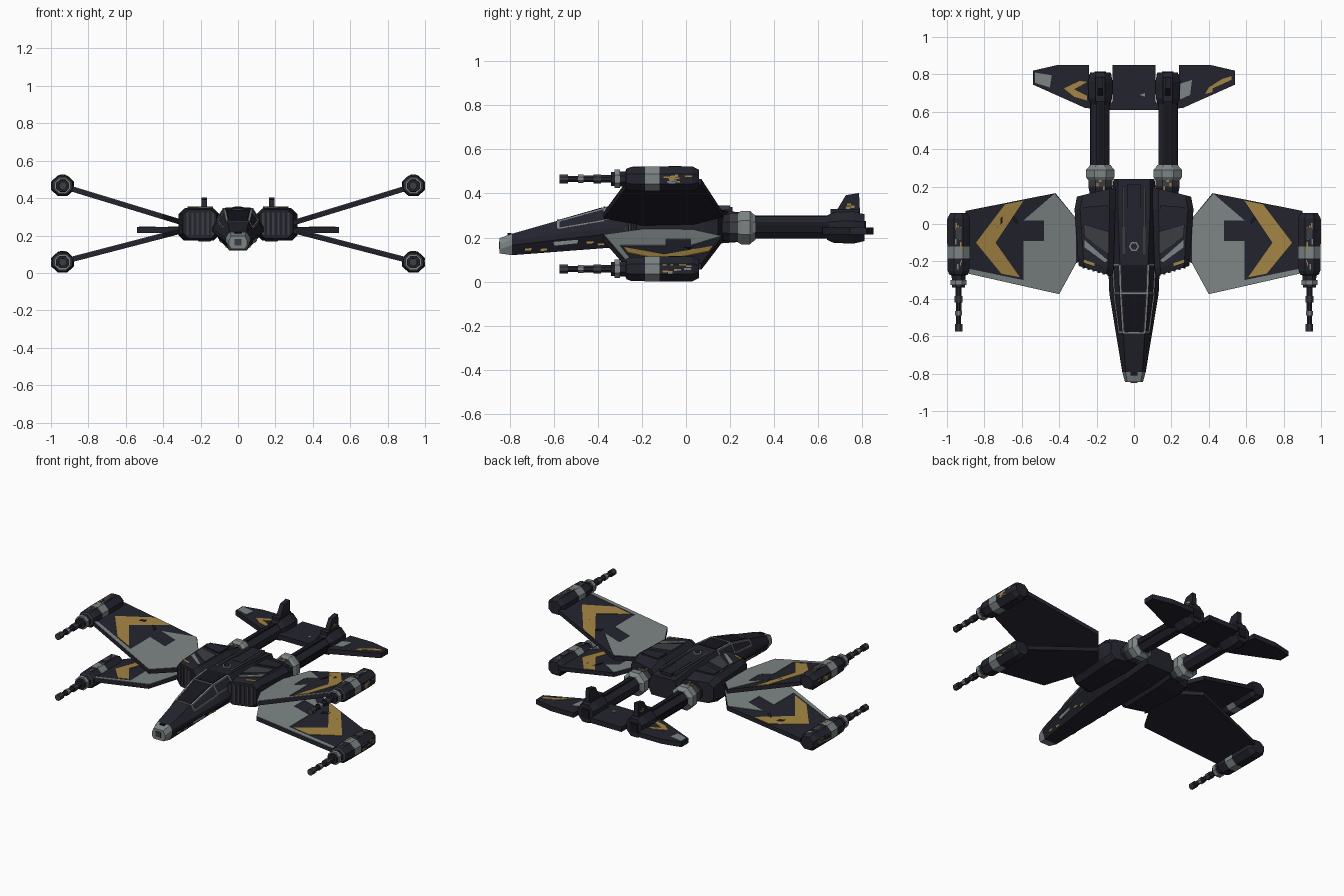
import bpy, bmesh, math, random
from mathutils import Vector

if "Cube" in bpy.data.objects:
    bpy.data.objects.remove(bpy.data.objects["Cube"])

random.seed(4)


def material(name, rgb):
    m = bpy.data.materials.new(name)
    m.diffuse_color = (*rgb, 1)
    m.use_nodes = True
    m.node_tree.nodes["Principled BSDF"].inputs["Base Color"].default_value = m.diffuse_color
    return m


MATS = [material("dark navy", (0.017, 0.017, 0.027)), material("cool grey", (0.205, 0.235, 0.235)),
        material("dull gold", (0.37, 0.235, 0.055)), material("near black", (0.008, 0.008, 0.013)),
        material("charcoal", (0.045, 0.047, 0.055))]
NAVY, GREY, GOLD, BLACK, COAL = range(5)


def finish(name, bm, mirror=True):
    bmesh.ops.recalc_face_normals(bm, faces=bm.faces)
    me = bpy.data.meshes.new(name)
    bm.to_mesh(me)
    bm.free()
    for m in MATS:
        me.materials.append(m)
    ob = bpy.data.objects.new(name, me)
    bpy.context.collection.objects.link(ob)
    if mirror:
        mod = ob.modifiers.new("mirror", 'MIRROR')
        mod.use_mirror_merge = False
    return ob


def loft(name, rings, mats, mirror=True):
    """Skin closed rings; mats gives one colour per band."""
    bm = bmesh.new()
    vs = [[bm.verts.new(p) for p in r] for r in rings]
    n = len(rings[0])
    for k in range(len(vs) - 1):
        for i in range(n):
            j = (i + 1) % n
            f = bm.faces.new((vs[k][i], vs[k][j], vs[k + 1][j], vs[k + 1][i]))
            f.material_index = mats[k] if isinstance(mats, list) else mats
    for r, m in ((vs[0], 0), (vs[-1], -1)):
        bm.faces.new(r).material_index = mats[m] if isinstance(mats, list) else mats
    return finish(name, bm, mirror)


def oct_ring(cx, cz, y, rx, rz):
    c = math.cos(math.pi / 8)
    return [(cx + rx / c * math.cos((i + .5) * math.pi / 4), y,
             cz + rz / c * math.sin((i + .5) * math.pi / 4)) for i in range(8)]


def tube(name, cx, cz, steps, mats, mirror=True, flat=1.0):
    """Octagonal turned part along y from (y, radius) steps."""
    return loft(name, [oct_ring(cx, cz, y, r, r * flat) for y, r in steps], mats, mirror)


def plate(name, pts, z, thick, mat, mirror=True):
    """Flat outline laid on a height function z(x, y)."""
    return loft(name, [[(x, y, z(x, y) + d) for x, y in pts] for d in (0, thick)], mat, mirror)


def boxes(name, items, mat, mirror=True):
    bm = bmesh.new()
    for c, s in items:
        for v in bmesh.ops.create_cube(bm, size=1)['verts']:
            v.co = Vector([c[i] + v.co[i] * s[i] for i in range(3)])
    for f in bm.faces:
        f.material_index = mat
    return finish(name, bm, mirror)


def bars(name, segs, w, h, mat):
    bm = bmesh.new()
    for p, q in segs:
        p, q = Vector(p), Vector(q)
        rot = (q - p).to_track_quat('Y', 'Z')
        for v in bmesh.ops.create_cube(bm, size=1)['verts']:
            v.co = (p + q) / 2 + rot @ Vector((v.co.x * w, v.co.y * (q - p).length, v.co.z * h))
    for f in bm.faces:
        f.material_index = mat
    return finish(name, bm)


# fuselage: y, top half width, top z, middle half width, middle z, bottom half width, bottom z
HULL = [(-.845, .036, .198, .048, .172, .036, .128), (-.79, .045, .217, .063, .19, .046, .12),
        (-.37, .07, .337, .132, .24, .075, .152), (-.22, .075, .347, .138, .25, .085, .16),
        (.05, .085, .335, .13, .25, .09, .165), (.24, .085, .315, .11, .25, .09, .18)]


def hull_at(y):
    for a, b in zip(HULL, HULL[1:]):
        if y <= b[0]:
            t = (y - a[0]) / (b[0] - a[0])
            return [a[i] + (b[i] - a[i]) * t for i in range(7)]
    return HULL[-1]


def hull_ring(s):
    y, tw, tz, mw, mz, bw, bz = s
    return [(tw, y, tz), (mw, y, mz), (mw, y, mz - .025), (bw, y, bz),
            (-bw, y, bz), (-mw, y, mz - .025), (-mw, y, mz), (-tw, y, tz)]


def hull_side(y, t, lower=False):
    _, tw, tz, mw, mz, bw, bz = hull_at(y)
    if lower:
        mz -= .025
        return (mw + (bw - mw) * t, y, mz + (bz - mz) * t)
    return (tw + (mw - tw) * t, y, tz + (mz - tz) * t)


loft("fuselage", [hull_ring(s) for s in HULL], [GREY, NAVY, NAVY, NAVY, NAVY], False)
boxes("nose_sensor", [((0, -.846, .165), (.04, .006, .035))], COAL, False)
boxes("nose_slot", [((0, -.80, .216), (.035, .018, .008))], BLACK, False)

# canopy glass and frame
top = lambda x, y: hull_at(y)[2]
for nm, a, b in (("windscreen", -.58, -.38), ("roof_glass", -.36, -.22)):
    wa, wb = hull_at(a)[1] - .008, hull_at(b)[1] - .008
    plate(nm, [(-wa, a), (wa, a), (wb, b), (-wb, b)], top, .003, BLACK, False)
frame = []
for a, b in ((-.58, -.37), (-.37, -.22)):
    frame.append((hull_side(a, .04), hull_side(b, .04)))
    frame.append((hull_side(a, .55), hull_side(b, .6)))
for y in (-.58, -.37, -.22):
    frame.append((hull_side(y, .04), hull_side(y, .6)))
for y in (-.58, -.37):
    frame.append(((0, y, top(0, y)), hull_side(y, .02)))
bars("canopy_frame", frame, .010, .008, GREY)
bars("hull_side_streak", [(hull_side(-.60, .3, True), hull_side(-.49, .3, True))], .008, .022, GREY)
bars("hull_gold_flecks", [(hull_side(y, t, True), hull_side(y + .03, t, True))
                          for y, t in ((-.73, .6), (-.66, .75), (-.45, .5), (-.40, .7))], .006, .012, GOLD)

# dorsal spine, side rails and round hatch
boxes("spine_rails", [((.055, .02, .336), (.014, .36, .02))], COAL)
boxes("spine_block", [((0, .10, .328), (.075, .22, .022))], NAVY, False)
for nm, r, h, m in (("hatch_ring", .03, .352, GREY), ("hatch_cap", .019, .356, NAVY)):
    loft(nm, [[(r * math.cos(i * math.pi / 3), -.12 + r * math.sin(i * math.pi / 3), z)
               for i in range(6)] for z in (.335, h)], m, False)

# engine blocks beside the fuselage


def block_ring(y, x0, x1, z0, z1, skew, c=.03):
    pts = [(x0, z0 + c), (x0 + c, z0), (x1 - c, z0), (x1, z0 + c),
           (x1, z1 - c), (x1 - c, z1), (x0 + c, z1), (x0, z1 - c)]
    return [(x, y + skew * (x - .21), z) for x, z in pts]


loft("engine_block", [block_ring(-.25, .115, .295, .185, .338, .3), block_ring(-.21, .11, .30, .172, .348, .3),
                      block_ring(.08, .10, .318, .172, .345, 0), block_ring(.17, .10, .305, .185, .32, -.25)], NAVY)
boxes("intake_slats", [((.135 + .027 * i, -.262 + .008 * i, .262), (.012, .03, .12)) for i in range(6)], COAL)
roof = lambda x, y: .346
plate("roof_panel_front", [(.135, -.16), (.265, -.07), (.27, .0), (.135, -.04)], roof, .009, COAL)
plate("roof_panel_rear", [(.14, .0), (.27, .03), (.27, .09), (.14, .10)], lambda x, y: .344, .009, NAVY)
plate("roof_streak", [(.14, -.195), (.155, -.205), (.265, -.125), (.265, -.085)], roof, .006, GREY)
plate("roof_gold_fleck", [(.21, -.225), (.27, -.205), (.27, -.19), (.21, -.21)], roof, .004, GOLD)

# wings: upper and lower pairs with painted plates on their top faces
OUTLINE = [(.27, -.19), (.31, -.21), (.40, -.375), (.90, -.262), (.90, .07), (.42, .165), (.31, .03), (.27, .03)]
PAINT = [("root_paint", GREY, [(.31, -.205), (.40, -.373), (.89, -.263), (.89, -.238), (.59, -.30), (.59, -.09),
                               (.48, -.09), (.48, .02), (.59, .02), (.425, .162), (.31, .028)]),
         ("chevron", GOLD, [(.59, .125), (.69, .105), (.845, -.10), (.71, -.265), (.61, -.285), (.74, -.10)]),
         ("vent_a", BLACK, [(.62, -.01), (.66, .03), (.66, .06), (.62, .02)]),
         ("vent_b", BLACK, [(.70, .01), (.73, -.02), (.73, .015), (.70, .045)])]
for level, z0, slope, podz in (("upper", .272, .305, .466), ("lower", .222, -.26, .0575)):
    surf = lambda x, y, z0=z0, s=slope: z0 + s * (x - .31) + .013
    plate(level + "_wing", OUTLINE, lambda x, y: surf(x, y) - .027, .027, NAVY)
    for nm, m, pts in PAINT:
        plate(level + "_wing_" + nm, pts, surf, .003, m)

    # wing tip pod
    px = .938
    tube(level + "_tip_pod", px, podz,
         [(-.34, .034), (-.275, .037), (-.27, .05), (-.25, .058), (-.185, .060), (-.12, .060), (.03, .060), (.058, .045)],
         [NAVY, COAL, NAVY, NAVY, GREY, NAVY, NAVY], flat=.93)
    tube(level + "_pod_collar", px, podz, [(-.325, .042), (-.30, .042)], GREY)
    # gun barrel with rings
    tube(level + "_gun", px, podz,
         [(-.575, .020), (-.535, .020), (-.535, .014), (-.49, .014), (-.49, .019), (-.465, .019), (-.465, .015),
          (-.42, .015), (-.42, .021), (-.385, .021), (-.385, .017), (-.34, .017)],
         [COAL, NAVY, NAVY, NAVY, GREY, NAVY, NAVY, NAVY, COAL, NAVY, NAVY])
    # worn paint flecks and hatch on the pod
    for nm, m, count in (("gold", GOLD, 9), ("grey", GREY, 4)):
        flecks = []
        for i in range(count):
            y, s = random.uniform(-.10, .02), random.uniform(.010, .035)
            flecks.append(((px + .0595, y, podz + random.uniform(-.02, .02)), (.005, s, .007)))
            y = random.uniform(-.24, .02)
            flecks.append(((px + random.uniform(-.018, .018), y, podz + .0555), (.007, s, .003)))
        boxes(level + "_pod_flecks_" + nm, flecks, m)
    boxes(level + "_pod_hatch", [((px, -.05, podz + .056), (.03, .06, .006))], COAL)

# twin tail booms
BX, BZ = .18, .245
tube("boom_mount", BX, BZ, [(.12, .06), (.17, .058), (.20, .064), (.245, .064)], [NAVY, NAVY, COAL])
boxes("boom_mount_flecks", [((BX + dx, y, BZ + .065), (.012, .02, .004))
                            for dx, y in ((-.02, .19), (.015, .21), (0, .235))], GOLD)
tube("boom_collar", BX, BZ, [(.235, .066), (.25, .076), (.29, .076), (.305, .062), (.315, .056)], GREY)
tube("boom", BX, BZ, [(.30, .05), (.66, .05)], NAVY)
boxes("boom_ribs", [((BX, .48, BZ + .05), (.03, .34, .01)), ((BX + .05, .48, BZ), (.008, .34, .03))], BLACK)
tube("tail_engine", BX, BZ, [(.64, .05), (.67, .063), (.76, .066), (.81, .055)], NAVY, flat=1.1)
boxes("tail_engine_nozzle", [((BX, .81, BZ), (.06, .012, .06))], BLACK)

# fins above the booms
FIN = [(.655, .30), (.685, .325), (.725, .392), (.785, .402), (.79, .30)]
loft("tail_fin", [[(x, y, z) for y, z in FIN] for x in (BX - .015, BX + .015)], NAVY)
boxes("fin_base", [((BX, .72, .315), (.05, .13, .03))], NAVY)
boxes("fin_flecks", [((BX + .015, y, z), (.004, .018, .010)) for y, z in ((.74, .35), (.755, .34), (.735, .335))], GOLD)

# tailplane
tz = lambda x, y: .214
ts = lambda x, y: .246
plate("tailplane_middle", [(-.13, .61), (.13, .61), (.115, .66), (.115, .85), (-.115, .85), (-.115, .66)], tz, .032, NAVY, False)
plate("tailplane_outer", [(.12, .61), (.26, .62), (.54, .745), (.54, .82), (.41, .85), (.24, .85), (.24, .80), (.12, .80)],
      tz, .032, NAVY)
plate("tail_tip_patch", [(-.53, .755), (-.45, .73), (-.44, .795), (-.53, .81)], ts, .003, GREY, False)
plate("tail_chevron", [(-.25, .66), (-.25, .685), (-.32, .72), (-.25, .76), (-.29, .765), (-.375, .725), (-.32, .68)],
      ts, .003, GOLD, False)
plate("tail_root_patch", [(.245, .665), (.30, .69), (.31, .77), (.245, .75)], ts, .003, GREY, False)
plate("tail_bar", [(.38, .695), (.42, .705), (.42, .725), (.52, .77), (.52, .79), (.47, .775), (.40, .73)], ts, .003, GOLD, False)
plate("tail_mark", [(.03, .69), (.06, .68), (.06, .70)], ts, .003, GREY, False)
